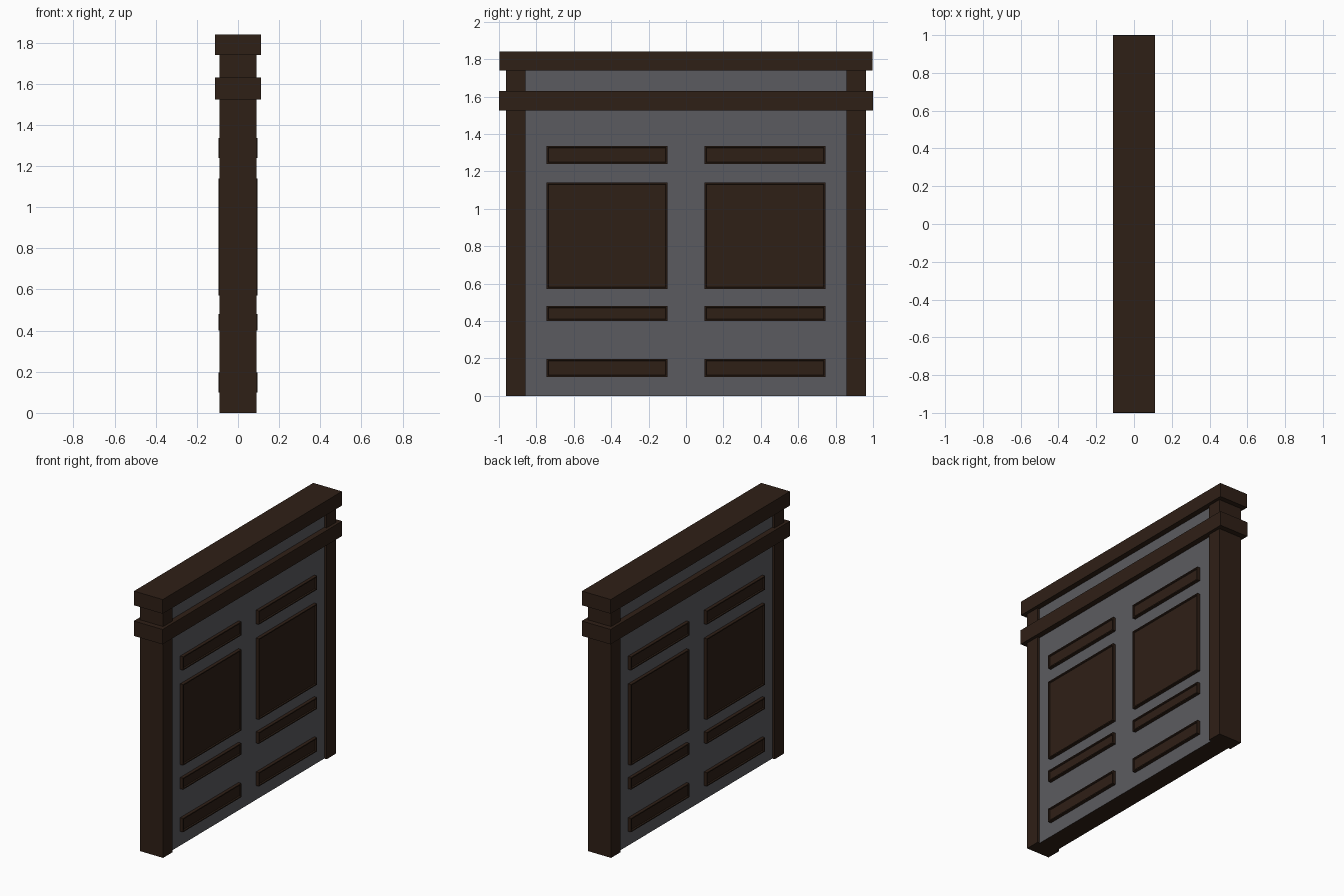
import bpy, bmesh
from mathutils import Vector

if "Cube" in bpy.data.objects:
    bpy.data.objects.remove(bpy.data.objects["Cube"])


def material(name, rgb):
    m = bpy.data.materials.new(name)
    m.diffuse_color = (*rgb, 1)
    m.use_nodes = True
    m.node_tree.nodes["Principled BSDF"].inputs["Base Color"].default_value = m.diffuse_color
    return m


wood = material("dark_wood", (0.028, 0.014, 0.008))
plaster = material("grey_plaster", (0.105, 0.105, 0.115))


def finish(name, bm, mats):
    bmesh.ops.recalc_face_normals(bm, faces=bm.faces)
    me = bpy.data.meshes.new(name)
    bm.to_mesh(me)
    bm.free()
    for m in mats:
        me.materials.append(m)
    ob = bpy.data.objects.new(name, me)
    bpy.context.collection.objects.link(ob)
    return ob


def box_bm(x, y, z):
    """Box from (min, max) ranges."""
    bm = bmesh.new()
    bmesh.ops.create_cube(bm, size=1)
    for v in bm.verts:
        v.co = Vector([(r[0] + r[1]) / 2 + c * (r[1] - r[0])
                       for c, r in zip(v.co, (x, y, z))])
    return bm


def box(name, x, y, z, mat):
    return finish(name, box_bm(x, y, z), [mat])


# Plaster wall with a wooden underside
bm = box_bm((-0.072, 0.072), (-0.87, 0.87), (0, 1.75))
bm.normal_update()
for f in bm.faces:
    f.material_index = 1 if f.normal.z < -0.5 else 0
finish("wall", bm, [plaster, wood])

# End posts
for side, label in ((-1, "near"), (1, "far")):
    y = sorted((side * 0.858, side * 0.962))
    box("post_" + label, (-0.09, 0.09), y, (0, 1.75), wood)

# Horizontal beams
box("lower_beam", (-0.112, 0.112), (-1, 1), (1.525, 1.63), wood)
box("top_beam", (-0.112, 0.112), (-0.998, 0.998), (1.74, 1.84), wood)


# Framed panels: thin rim around a slightly sunken field, on both faces
def panel(name, sx, sy, z0, z1):
    x = sorted((sx * 0.065, sx * 0.095))
    y = sorted((sy * 0.098, sy * 0.746))
    bm = box_bm(x, y, (z0, z1))
    bm.normal_update()
    face = [f for f in bm.faces if f.normal.x * sx > 0.5]
    bmesh.ops.inset_region(bm, faces=face, thickness=0.011)
    bmesh.ops.inset_region(bm, faces=face, thickness=0.005)
    for v in face[0].verts:
        v.co.x = sx * 0.087
    finish(name, bm, [wood])


rows = {"base_panel": (0.10, 0.197), "lower_panel": (0.40, 0.48),
        "main_panel": (0.57, 1.14), "upper_panel": (1.24, 1.336)}
for label, (z0, z1) in rows.items():
    for sx in (-1, 1):
        for sy in (-1, 1):
            panel(label, sx, sy, z0, z1)
